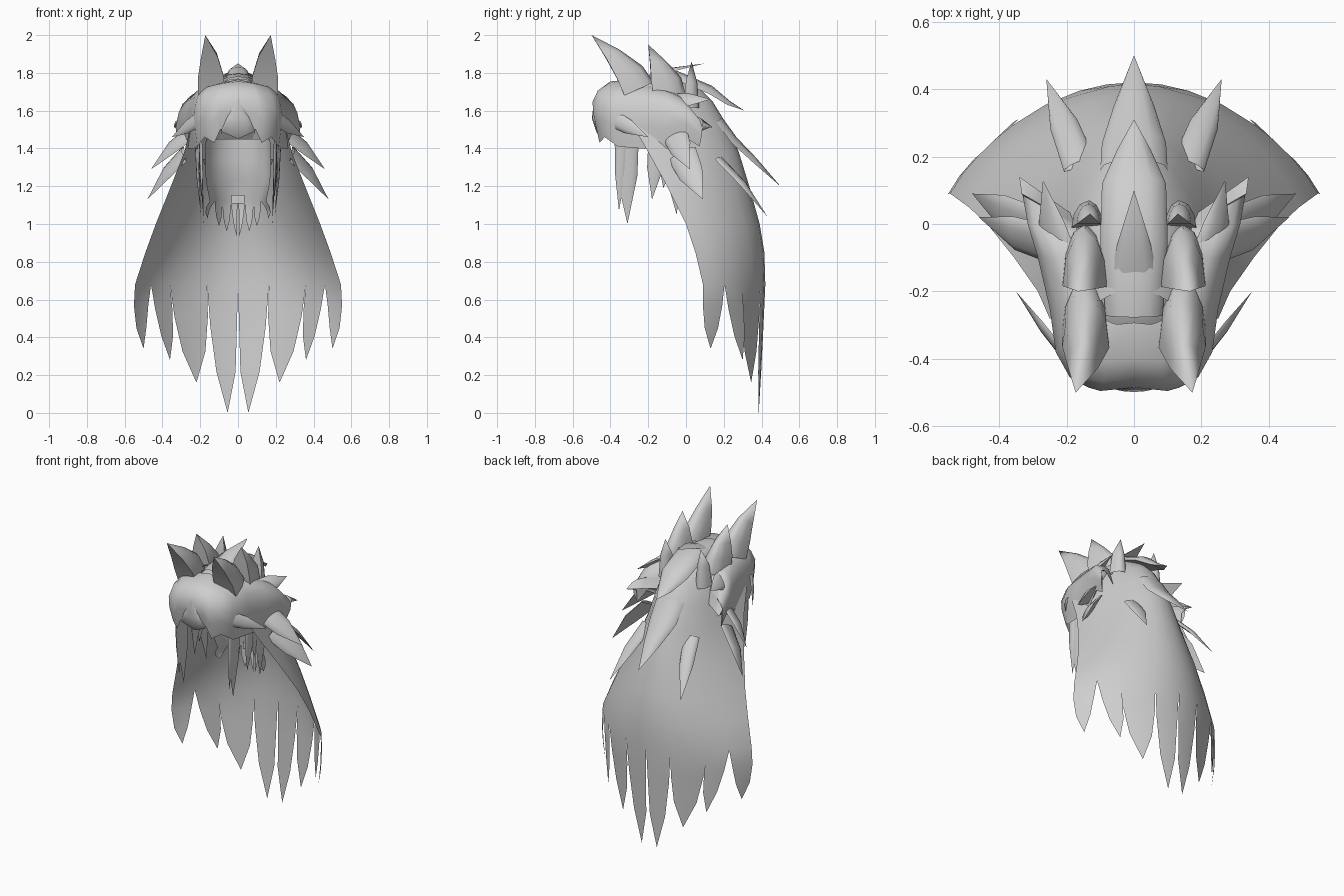
import bpy, bmesh, math
from mathutils import Vector

if "Cube" in bpy.data.objects:
    bpy.data.objects.remove(bpy.data.objects["Cube"])

grey = bpy.data.materials.new("hair_grey")
grey.diffuse_color = (0.62, 0.62, 0.62, 1)
grey.use_nodes = True
grey.node_tree.nodes["Principled BSDF"].inputs["Base Color"].default_value = grey.diffuse_color


def finish(name, verts, faces, mirror=False, smooth=50, fix=True):
    me = bpy.data.meshes.new(name)
    me.from_pydata([tuple(v) for v in verts], [], faces)
    bm = bmesh.new()
    bm.from_mesh(me)
    bmesh.ops.remove_doubles(bm, verts=bm.verts, dist=0.0005)
    if fix:
        bmesh.ops.recalc_face_normals(bm, faces=bm.faces)
    bm.to_mesh(me)
    bm.free()
    ob = bpy.data.objects.new(name, me)
    bpy.context.collection.objects.link(ob)
    me.materials.append(grey)
    if mirror:
        ob.modifiers.new("mirror", "MIRROR").merge_threshold = 0.002
    bpy.ops.object.select_all(action="DESELECT")
    ob.select_set(True)
    bpy.context.view_layer.objects.active = ob
    bpy.ops.object.shade_smooth_by_angle(angle=math.radians(smooth))
    return ob


def arc_sheet(name, rows, fracs, tips):
    """Half of a curved sheet (rows: z, half width, front y, back y, roundness) with strand ends."""
    verts, faces, n = [], [], len(fracs)
    for z, w, yf, yb, k in rows:
        for s in fracs:
            verts.append(Vector((w * s, yf + (yb - yf) * (1 - s * s) ** k, z)))
    for r in range(len(rows) - 1):
        for c in range(n - 1):
            a = r * n + c
            faces.append((a, a + n, a + n + 1, a + 1))
    last = (len(rows) - 1) * n
    for k, tip in enumerate(tips):            # each strand spans two columns
        tip = Vector(tip)
        top = [last + 2 * k + i for i in range(3)]
        mid = verts[top[1]]
        prev = top
        for t, wd in ((0.33, 0.9), (0.68, 0.62)):
            i0 = len(verts)
            for j in top:
                p = mid.lerp(tip, t) + (verts[j] - mid) * wd
                p.x = max(p.x + .012 * (k == 3), 0.006)
                verts.append(p)
            cur = [i0, i0 + 1, i0 + 2]
            faces += [(prev[i], cur[i], cur[i + 1], prev[i + 1]) for i in range(2)]
            prev = cur
        verts.append(tip)
        e = len(verts) - 1
        faces += [(prev[0], e, prev[1]), (prev[1], e, prev[2])]
    return finish(name, verts, faces, True, 60, False)


def lock(name, pts, widths, depths, out, mirror=True):
    """Pointed tuft with a rounded outer side, tapering to the last point."""
    pts, out = [Vector(p) for p in pts], Vector(out).normalized()
    n = 7
    section = [(-math.cos(math.pi * i / 6), math.sin(math.pi * i / 6)) for i in range(n)]
    verts, faces = [], []
    for i, p in enumerate(pts[:-1]):
        tan = (pts[i + 1] - pts[max(i - 1, 0)]).normalized()
        side = tan.cross(out).normalized()
        up = side.cross(tan).normalized()
        verts += [p + side * widths[i] * a + up * depths[i] * b for a, b in section]
    verts.append(pts[-1])
    e = len(verts) - 1
    for r in range(len(pts) - 2):
        for c in range(n):
            a, b = r * n + c, r * n + (c + 1) % n
            faces.append((a, b, b + n, a + n))
    faces += [(e - n + c, e - n + (c + 1) % n, e) for c in range(n)]
    return finish(name, verts, faces, mirror, 65)


def simple_lock(name, a, b, width, out, sag=0.01, depth=.022):
    a, b = Vector(a), Vector(b)
    m = a.lerp(b, 0.45) + Vector(out).normalized() * sag
    return lock(name, [a, m, b], [width, width * 0.85], [depth, depth], out)


# Long mane falling down the back, with ragged strand ends
arc_sheet("long_mane",
          [(1.78, .05, -.2, -.1, .5), (1.74, .14, -.25, .05, .5), (1.65, .20, -.28, .14, .5),
           (1.52, .25, -.28, .22, .55), (1.38, .285, -.2, .28, .65),
           (1.2, .355, -.1, .335, .75), (1.0, .435, 0, .39, .82),
           (.85, .49, .05, .415, .85), (.68, .545, .09, .42, .85)],
          [0, .15, .3, .48, .66, .76, .845, .93, 1],
          [(.055, .385, .0), (.22, .345, .16), (.36, .3, .28), (.5, .13, .34)])

# Short inner hair at the nape
arc_sheet("nape_hair",
          [(1.45, .17, -.05, .11, .5), (1.34, .175, -.05, .12, .5), (1.23, .17, -.03, .13, .6),
           (1.12, .15, 0, .18, .6)],
          [0, .12, .25, .4, .55, .68, .82, .92, 1],
          [(.005, .17, .93), (.06, .16, .96), (.1, .12, .99), (.16, .04, 1.03)])

# Small tie block under the nape
bpy.ops.mesh.primitive_cube_add(size=1, location=(0, .12, 1.13))
block = bpy.context.object
block.name = "nape_tie"
block.scale = (.07, .04, .045)
block.data.materials.append(grey)

# Crown of the head
bm = bmesh.new()
bmesh.ops.create_uvsphere(bm, u_segments=20, v_segments=14, radius=1)
bmesh.ops.delete(bm, geom=[v for v in bm.verts if v.co.z < 0.3], context="VERTS")
for v in bm.verts:
    v.co = Vector((v.co.x * .215, v.co.y * .28 - .14, v.co.z * .22 + 1.54))
bm.verts.index_update()
cap_v = [v.co.copy() for v in bm.verts]
cap_f = [[v.index for v in f.verts] for f in bm.faces]
bm.free()
finish("crown", cap_v, cap_f, fix=False)

# Rolled fringe sweeping from the forehead round to flared side tails
cols = [(0, -.485, 1.755, 1.49), (.1, -.495, 1.745, 1.50), (.135, -.485, 1.74, 1.43),
        (.19, -.455, 1.73, 1.46), (.232, -.38, 1.72, 1.41), (.25, -.25, 1.72, 1.40),
        (.285, -.1, 1.70, 1.40), (.315, 0, 1.67, 1.46), (.33, .085, 1.58, 1.41),
        (.333, .09, 1.575, 1.49), (.34, .14, 1.515, 1.51)]
prof = [(.5, -.04), (.78, 0), (.93, .16), (1, .4), (.99, .65), (.93, 1)]
verts, faces = [], []
for x, y, zt, zb in cols:
    for s, t in prof:
        verts.append((x * s, (y + .1) * s - .1, zt + (zb - zt) * t))
for c in range(len(cols) - 1):
    for r in range(len(prof) - 1):
        a = c * 6 + r
        faces.append((a, a + 1, a + 7, a + 6))
finish("fringe", verts, faces, True, 60, False)
lock("fringe_centre", [(0, -.475, 1.66), (0, -.485, 1.56), (0, -.465, 1.49), (0, -.45, 1.45)],
     [.008, .06, .09], [.012, .013, .01], (0, -1, 0), False)
simple_lock("fringe_tip_front", (.2, -.39, 1.56), (.35, -.2, 1.46), .045, (.6, -.6, .2), 0, .015)

# Ears and upright tufts on the crown
lock("ear", [(.145, -.325, 1.68), (.143, -.365, 1.77), (.152, -.425, 1.88), (.173, -.5, 2.0)],
     [.068, .07, .045], [.17, .15, .085], (0, .73, .68))
lock("tuft_behind_ear", [(.146, -.17, 1.66), (.146, -.185, 1.76), (.153, -.19, 1.85),
                         (.165, -.2, 1.95)],
     [.066, .066, .045], [.17, .16, .09], (0, 1, .3))
lock("small_tuft", [(.135, -.01, 1.62), (.135, 0, 1.76), (.13, .03, 1.86)],
     [.05, .035], [.08, .06], (0, 1, .2))

# Centre locks along the head and back
lock("crest", [(0, -.2, 1.74), (0, -.06, 1.81), (0, .1, 1.85)],
     [.08, .05], [.03, .02], (0, -.4, 1), False)
lock("centre_lock", [(0, -.27, 1.73), (0, -.05, 1.76), (0, .12, 1.69), (0, .22, 1.63), (0, .31, 1.6)],
     [.085, .10, .095, .05], [.05, .05, .045, .025], (0, .4, .9), False)
lock("back_lock", [(0, .16, 1.54), (0, .24, 1.43), (0, .35, 1.33), (0, .5, 1.2)],
     [.10, .095, .06], [.04, .04, .03], (0, .8, .6), False)

# Loose pointed locks emerging from the sides and back
for name, a, b, w, out in [
        ("side_lock_top", (.21, -.1, 1.64), (.27, .13, 1.66), .06, (.7, 0, .7)),
        ("side_lock_middle", (.25, -.06, 1.48), (.46, .02, 1.29), .07, (.7, -.4, .5)),
        ("side_lock_lower", (.28, -.02, 1.37), (.48, .09, 1.13), .08, (.8, -.3, .4)),
        ("rear_lock", (.16, .17, 1.34), (.26, .43, 1.04), .05, (.3, .9, .3))]:
    simple_lock(name, a, b, w, out)

# Thin locks hanging beside the face, kept nearly flat
for name, a, b, w in [
        ("face_lock", (.2, -.315, 1.46), (.185, -.31, 1.0), .065),
        ("face_lock_short", (.205, -.34, 1.44), (.19, -.355, 1.07), .035),
        ("temple_lock_front", (.21, -.15, 1.43), (.205, -.18, 1.13), .05),
        ("temple_lock_middle", (.22, -.09, 1.42), (.215, -.12, 1.19), .05),
        ("temple_lock_rear", (.24, -.07, 1.4), (.21, -.05, 1.05), .05)]:
    for v in simple_lock(name, a, b, w, (1, 0, 0), 0).data.vertices:
        v.co.x = .19 + (v.co.x - .2) * .6
